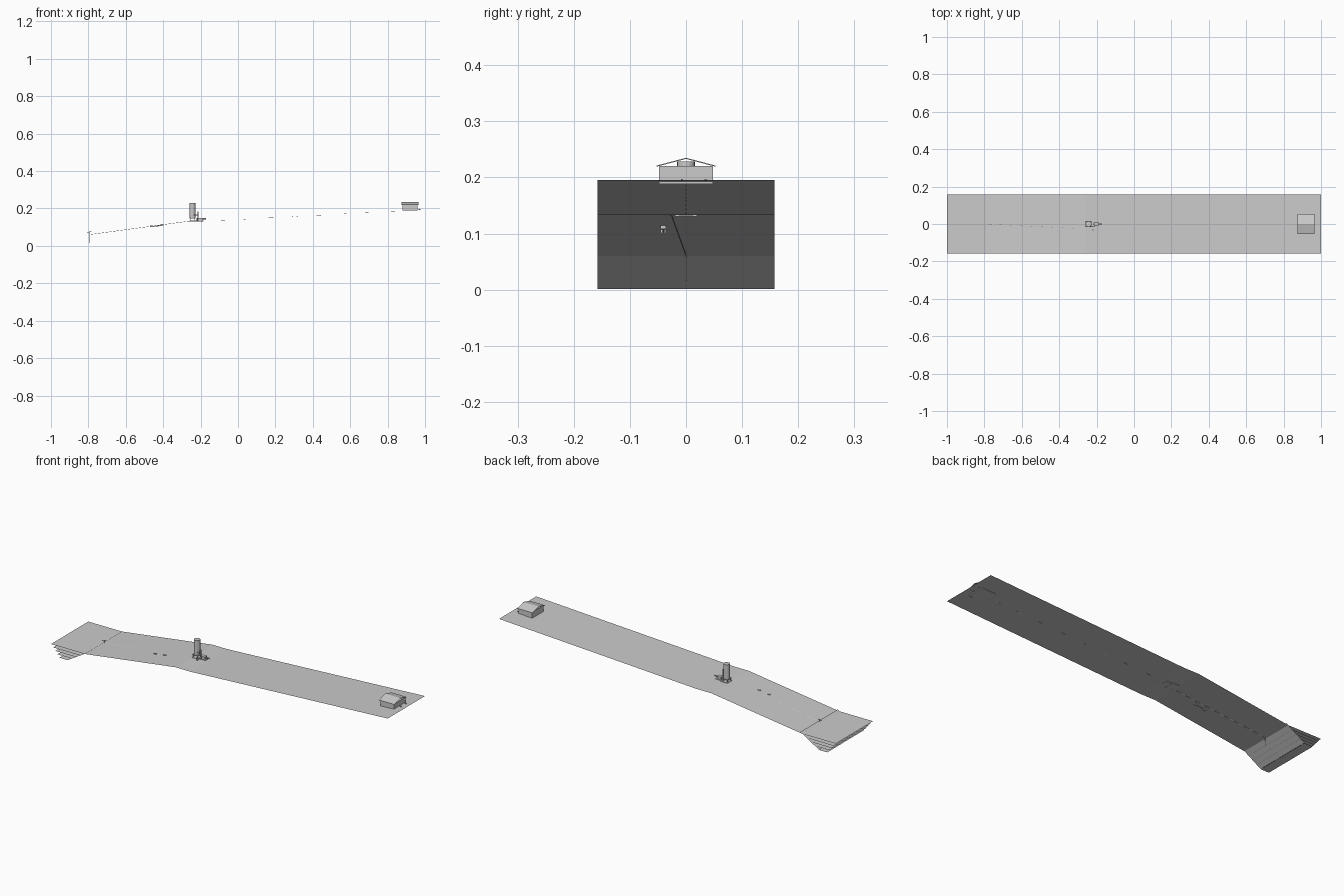
import bpy
import bmesh
from mathutils import Vector

cube = bpy.data.objects.get("Cube")
if cube:
    bpy.data.objects.remove(cube, do_unlink=True)

grey = bpy.data.materials.new("plain_grey")
grey.use_nodes = True
grey.diffuse_color = (0.6, 0.6, 0.6, 1)
grey.node_tree.nodes["Principled BSDF"].inputs["Base Color"].default_value = (0.6, 0.6, 0.6, 1)

HALF = 0.158


def finish(name, bm):
    mesh = bpy.data.meshes.new(name)
    bm.to_mesh(mesh)
    bm.free()
    mesh.materials.append(grey)
    obj = bpy.data.objects.new(name, mesh)
    bpy.context.collection.objects.link(obj)
    return obj


def sheet(name, path):
    """Open strip: an x-z path swept across the full width."""
    bm = bmesh.new()
    rows = [[bm.verts.new((x, y, z)) for y in (-HALF, HALF)] for x, z in path]
    for a, b in zip(rows, rows[1:]):
        bm.faces.new((a[0], b[0], b[1], a[1]))
    return finish(name, bm)


def prism(name, outline, x0, x1):
    """Closed y-z outline extruded along x."""
    bm = bmesh.new()
    face = bm.faces.new([bm.verts.new((x0, y, z)) for y, z in outline])
    out = bmesh.ops.extrude_face_region(bm, geom=[face])["geom"]
    bmesh.ops.translate(bm, vec=(x1 - x0, 0, 0),
                        verts=[v for v in out if isinstance(v, bmesh.types.BMVert)])
    bmesh.ops.recalc_face_normals(bm, faces=bm.faces)
    return finish(name, bm)


def box(name, x, y, z):
    return prism(name, [(y[0], z[0]), (y[1], z[0]), (y[1], z[1]), (y[0], z[1])], *x)


def rod(name, start, end, radius, sides=8):
    a, b = Vector(start), Vector(end)
    bm = bmesh.new()
    bmesh.ops.create_cone(bm, cap_ends=True, segments=sides, radius1=radius,
                          radius2=radius, depth=(b - a).length)
    turn = (b - a).to_track_quat("Z", "Y").to_matrix().to_4x4()
    bmesh.ops.transform(bm, matrix=turn, verts=bm.verts)
    bmesh.ops.translate(bm, vec=(a + b) / 2, verts=bm.verts)
    return finish(name, bm)


# Terrain with a level pad, and the bank running down below the water
sheet("hillside", [(-0.8, 0.06), (-0.262, 0.133), (-0.17, 0.133), (1, 0.195)])
sheet("bank", [(-0.9, 0.001), (-0.79, 0.067)])

# Stacked water levels, narrowing with depth
for i in range(5):
    t = i / 4
    z = 0.06 * (1 - t)
    sheet(f"water_level_{i + 1}", [(-1 + 0.05 * t, z), (-0.8 - 0.1 * t, z)])

# Gabled house at the top of the hill
box("house_walls", (0.88, 0.96), (-0.048, 0.048), (0.188, 0.22))
prism("house_roof", [(-0.053, 0.219), (0, 0.233), (0.053, 0.219),
                     (0.053, 0.221), (0, 0.235), (-0.053, 0.221)], 0.875, 0.965)
for y in (-0.007, 0.035):
    box("house_drain", (0.965, 0.975), (y - 0.002, y + 0.002), (0.192, 0.197))

# Tank standing on four legs over a slab
box("tank_slab", (-0.26, -0.22), (-0.02, 0.02), (0.13, 0.135))
for x in (-0.255, -0.231):
    for y in (-0.012, 0.012):
        rod("tank_leg", (x, y, 0.133), (x, y, 0.15), 0.002, 6)
box("tank_deck", (-0.26, -0.226), (-0.017, 0.017), (0.147, 0.15))
rod("tank", (-0.243, 0, 0.15), (-0.243, 0, 0.228), 0.016, 16)

# Pump machinery beside the tank
box("pump_base", (-0.222, -0.185), (-0.012, 0.012), (0.131, 0.136))
box("pump_body", (-0.215, -0.19), (-0.01, 0.01), (0.136, 0.15))
rod("pump_shaft", (-0.22, 0, 0.145), (-0.17, 0, 0.145), 0.003)
rod("pump_riser", (-0.213, -0.012, 0.133), (-0.213, -0.012, 0.185), 0.003)
rod("pump_elbow", (-0.213, -0.012, 0.165), (-0.235, -0.012, 0.165), 0.002)
rod("valve_post", (-0.22, -0.032, 0.131), (-0.22, -0.032, 0.15), 0.003)
rod("valve_pipe", (-0.22, -0.032, 0.139), (-0.22, -0.01, 0.139), 0.002)

# Intake at the waterline
rod("intake_post", (-0.795, 0, 0.015), (-0.795, 0, 0.076), 0.0015, 6)
rod("intake_arm", (-0.806, 0, 0.072), (-0.784, 0, 0.076), 0.0015, 6)

# Pipes running just beneath the ground
rod("supply_pipe", (-0.79, 0, 0.061), (-0.26, -0.026, 0.1325), 0.0008, 6)
for i in range(8):
    x = -0.1 + i * 0.13
    z = 0.133 + (x + 0.17) * 0.053
    rod("buried_pipe", (x, 0, z - 0.001), (x + 0.03, 0, z + 0.0006), 0.0008, 6)

# Meter boxes half sunk in the lower slope
for x in (-0.463, -0.407):
    z = 0.06 + (x + 0.8) * 0.1357
    box("meter_box", (x - 0.008, x + 0.008), (-0.045, -0.036), (z - 0.005, z + 0.003))
rod("meter_pipe", (-0.463, -0.04, 0.103), (-0.407, -0.04, 0.109), 0.002, 6)
